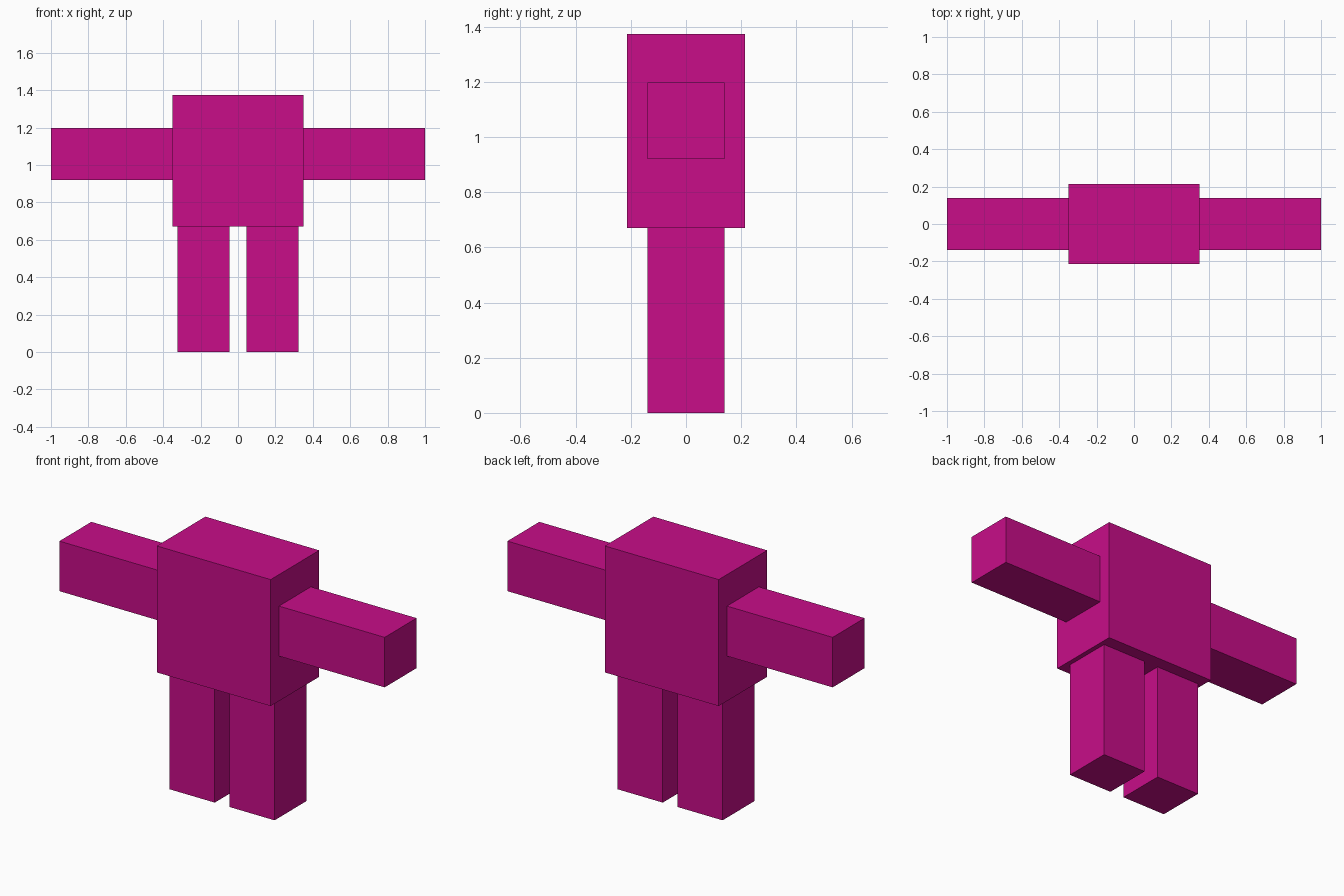
import bpy

if "Cube" in bpy.data.objects:
    bpy.data.objects.remove(bpy.data.objects["Cube"])

magenta = bpy.data.materials.new("magenta")
magenta.diffuse_color = (0.58, 0.004, 0.25, 1.0)
magenta.use_nodes = True
magenta.node_tree.nodes["Principled BSDF"].inputs["Base Color"].default_value = magenta.diffuse_color


def box(name, low, high):
    """Flat-faced box spanning two opposite corners."""
    centre = [(a + b) / 2 for a, b in zip(low, high)]
    size = [b - a for a, b in zip(low, high)]
    bpy.ops.mesh.primitive_cube_add(size=1, location=centre)
    part = bpy.context.object
    part.name = name
    part.scale = size
    bpy.ops.object.transform_apply(location=False, rotation=False, scale=True)
    part.data.materials.append(magenta)
    return part


# Torso block
box("torso", (-0.35, -0.213, 0.67), (0.35, 0.213, 1.373))

# Arms and legs, one pair per side
for side, s in (("left", -1), ("right", 1)):
    x0, x1 = sorted((s * 0.35, s * 1.0))
    box(side + "_arm", (x0, -0.14, 0.92), (x1, 0.14, 1.198))
    x0, x1 = sorted((s * 0.045, s * 0.323))
    box(side + "_leg", (x0, -0.14, 0.0), (x1, 0.14, 0.67))
